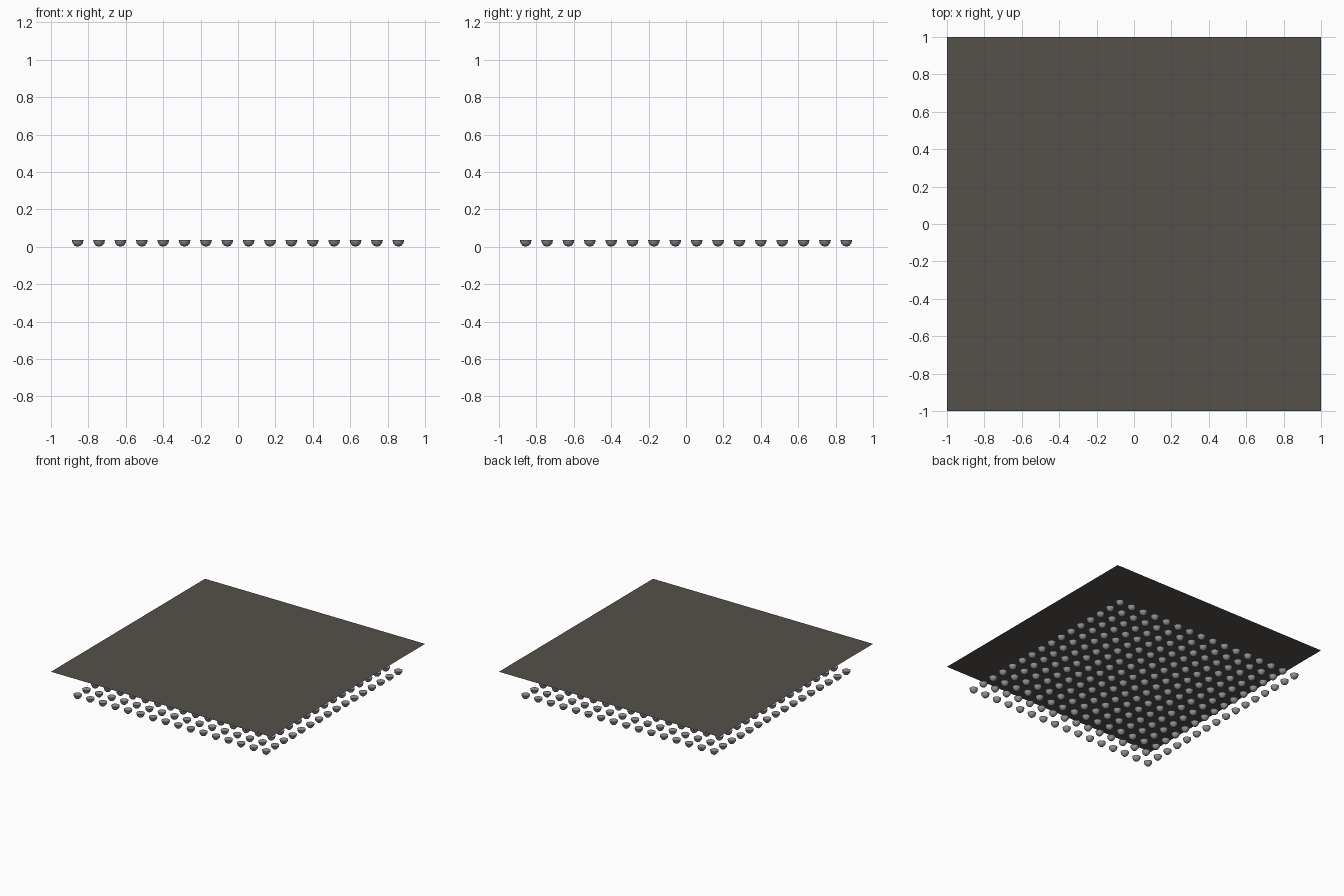
import bpy, bmesh, math

if "Cube" in bpy.data.objects:
    bpy.data.objects.remove(bpy.data.objects["Cube"])


def material(name, rgb):
    m = bpy.data.materials.new(name)
    m.diffuse_color = (*rgb, 1)
    m.use_nodes = True
    m.node_tree.nodes["Principled BSDF"].inputs["Base Color"].default_value = m.diffuse_color
    return m


def make_object(name, bm, mat):
    mesh = bpy.data.meshes.new(name)
    bm.to_mesh(mesh)
    bm.free()
    mesh.materials.append(mat)
    obj = bpy.data.objects.new(name, mesh)
    bpy.context.collection.objects.link(obj)
    return obj


resin = material("dark_resin", (0.09, 0.08, 0.068))
solder = material("solder_grey", (0.30, 0.30, 0.31))

# Thin square package sheet
bm = bmesh.new()
bmesh.ops.create_grid(bm, x_segments=1, y_segments=1, size=1)
bmesh.ops.translate(bm, verts=bm.verts, vec=(0, 0, 0.238))
make_object("package_sheet", bm, resin)

# One solder bump: lower half of a ball with a flat top
COUNT, REACH, SIDES = 16, 0.857, 12
RADIUS, HEIGHT = 0.032, 0.037
bm = bmesh.new()
rings = []
for k in range(3):
    a = math.radians(30 * k)
    r, z = RADIUS * math.cos(a), HEIGHT * (1 - math.sin(a))
    rings.append([bm.verts.new((r * math.cos(t), r * math.sin(t), z))
                  for t in (math.tau * i / SIDES for i in range(SIDES))])
tip = bm.verts.new((0, 0, 0))
for i in range(SIDES):
    j = (i + 1) % SIDES
    for up, low in zip(rings, rings[1:]):
        bm.faces.new((up[i], low[i], low[j], up[j]))
    bm.faces.new((rings[-1][i], tip, rings[-1][j]))
bm.faces.new(rings[0])
bmesh.ops.recalc_face_normals(bm, faces=bm.faces)
bmesh.ops.translate(bm, verts=bm.verts, vec=(-REACH, -REACH, 0))
bumps = make_object("solder_bumps", bm, solder)

# Repeat the bump over a square grid
step = 2 * REACH / (COUNT - 1)
for axis in range(2):
    arr = bumps.modifiers.new("grid", "ARRAY")
    arr.count = COUNT
    arr.use_relative_offset = False
    arr.use_constant_offset = True
    arr.constant_offset_displace = (step if axis == 0 else 0, step if axis == 1 else 0, 0)

bpy.context.view_layer.objects.active = bumps
bumps.select_set(True)
bpy.ops.object.shade_smooth_by_angle(angle=math.radians(40))
